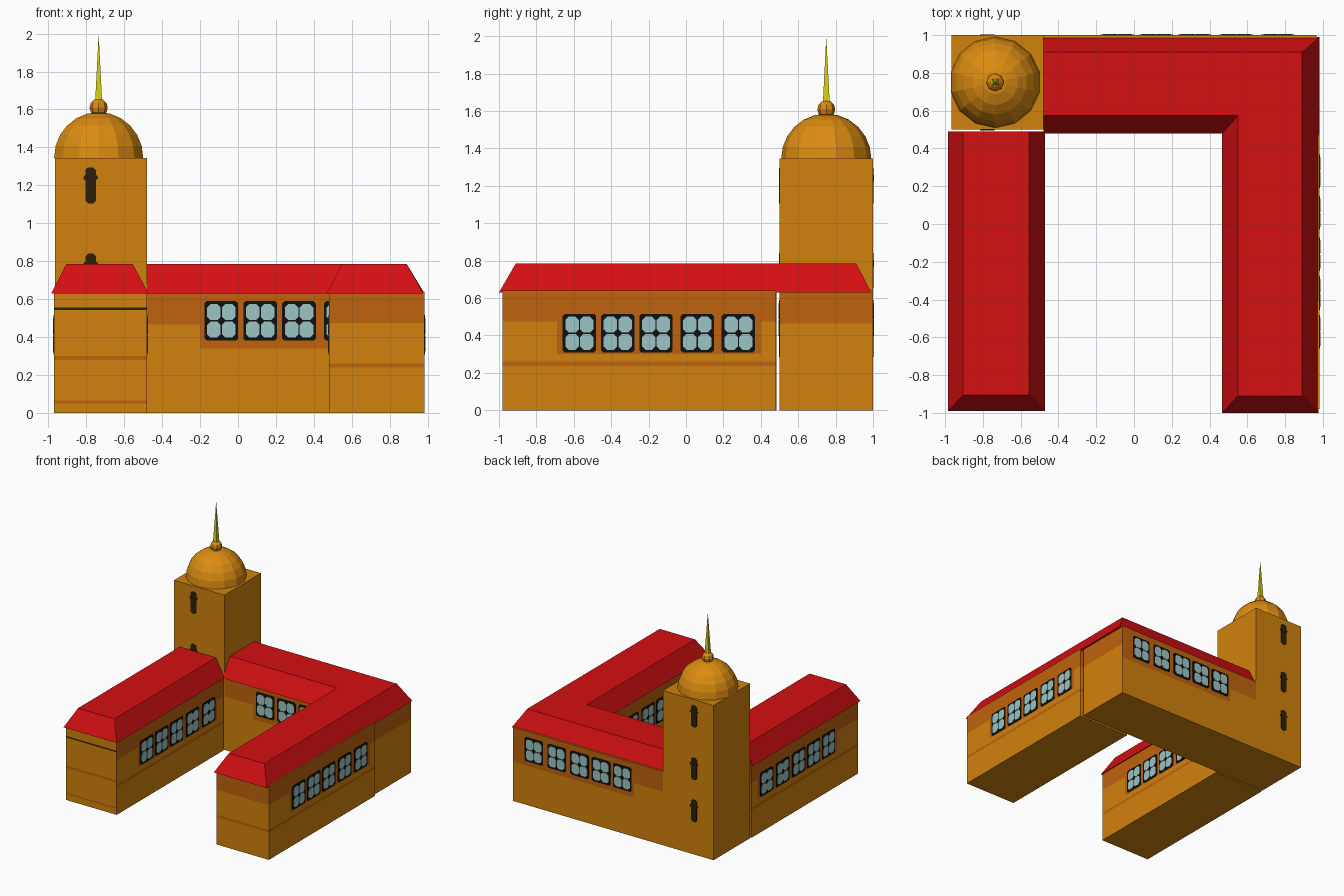
import bpy, bmesh, math
from mathutils import Vector, Matrix

if "Cube" in bpy.data.objects:
    bpy.data.objects.remove(bpy.data.objects["Cube"])


def mat(name, rgb):
    m = bpy.data.materials.new(name)
    lin = [c / 12.92 if c <= 0.04045 else ((c + 0.055) / 1.055) ** 2.4 for c in rgb]
    m.diffuse_color = (*lin, 1)
    m.use_nodes = True
    m.node_tree.nodes["Principled BSDF"].inputs["Base Color"].default_value = m.diffuse_color
    return m


WALL = mat("ochre_wall", (0.82, 0.51, 0.05))
BAND = mat("dark_ochre_band", (0.75, 0.39, 0.05))
ROOF = mat("red_roof", (0.83, 0.06, 0.07))
DOME = mat("dome_orange", (0.86, 0.55, 0.07))
GLASS = mat("pale_blue_glass", (0.61, 0.77, 0.77))
FRAME = mat("black_frame", (0.06, 0.06, 0.05))
SLIT = mat("dark_brown", (0.17, 0.12, 0.04))
SPIRE = mat("yellow_spire", (0.84, 0.82, 0.08))


def finish(name, bm, mats):
    bmesh.ops.recalc_face_normals(bm, faces=bm.faces[:])
    me = bpy.data.meshes.new(name)
    bm.to_mesh(me)
    bm.free()
    for m in mats:
        me.materials.append(m)
    ob = bpy.data.objects.new(name, me)
    bpy.context.collection.objects.link(ob)
    return ob


def cut(bm, axis, value, clear=False):
    co, no = Vector((0, 0, 0)), Vector((0, 0, 0))
    co[axis], no[axis] = value, 1
    bmesh.ops.bisect_plane(bm, geom=bm.verts[:] + bm.edges[:] + bm.faces[:],
                           plane_co=co, plane_no=no, clear_inner=clear)


def block(name, lo, hi, zcuts=(), ucuts=(), uaxis=0, rule=None):
    """Box cut into bands; rule(normal, centre) gives each wall face its material."""
    bm = bmesh.new()
    lo, hi = Vector(lo), Vector(hi)
    d = hi - lo
    bmesh.ops.create_cube(bm, size=1, matrix=Matrix.Translation((lo + hi) / 2) @ Matrix.Diagonal((*d, 1)))
    for z in zcuts:
        cut(bm, 2, z)
    for u in ucuts:
        cut(bm, uaxis, u)
    bm.normal_update()
    if rule:
        for f in bm.faces:
            if abs(f.normal.z) < 0.5:
                f.material_index = rule(f.normal, f.calc_center_median())
    return finish(name, bm, [WALL, BAND, SLIT])


# wings: dark upper band, deeper around the windows, thin stripe below
def wing_rule(n, c):
    if abs(n.x) > 0.5 and 0.3 < c.z < 0.47 and -0.69 < c.y < 0.40:
        return 1
    return int(c.z > 0.475 or 0.238 < c.z < 0.26)


def left_rule(n, c):
    if n.y < -0.5:  # plain gable end with thin lines
        if 0.543 < c.z < 0.556:
            return 2
        return int(0.28 < c.z < 0.3 or 0.05 < c.z < 0.065)
    return wing_rule(n, c)


def back_rule(n, c):
    if abs(n.y) > 0.5 and 0.34 < c.z < 0.465 and c.x > -0.2:
        return 1
    return int(c.z > 0.465)


block("right_wing_walls", (0.48, -0.98, 0), (0.983, 0.48, 0.64),
      (0.238, 0.26, 0.3, 0.475), (-0.69, 0.40), 1, wing_rule)
block("left_wing_walls", (-0.97, -0.98, 0), (-0.48, 0.485, 0.64),
      (0.05, 0.065, 0.238, 0.26, 0.28, 0.3, 0.475, 0.543, 0.556), (-0.69, 0.40), 1, left_rule)
block("back_wing_walls", (-0.48, 0.5, 0), (0.965, 1.0, 0.64),
      (0.34, 0.465), (-0.2,), 0, back_rule)
block("tower", (-0.965, 0.5, 0), (-0.48, 1.0, 1.345))


# roofs: lower outline lofted to a smaller flat top outline
def roof(name, low, high):
    bm = bmesh.new()
    a = [bm.verts.new((x, y, 0.63)) for x, y in low]
    b = [bm.verts.new((x, y, 0.785)) for x, y in high]
    bm.faces.new(a)
    bm.faces.new(b)
    for i in range(len(a)):
        j = (i + 1) % len(a)
        bm.faces.new((a[i], a[j], b[j], b[i]))
    finish(name, bm, [ROOF])


roof("left_roof",
     [(-0.985, -0.99), (-0.472, -0.99), (-0.472, 0.49), (-0.985, 0.49)],
     [(-0.905, -0.905), (-0.555, -0.905), (-0.555, 0.49), (-0.905, 0.49)])
roof("main_roof",
     [(-0.48, 0.478), (0.467, 0.478), (0.467, -1), (0.977, -1), (0.983, 0.99), (-0.48, 0.99)],
     [(-0.48, 0.575), (0.55, 0.575), (0.55, -0.91), (0.89, -0.91), (0.89, 0.91), (-0.48, 0.91)])


# thin plates laid on a wall; to3d maps (along, up, outward) to space
def plate(bm, pts, depth, index, to3d):
    a = [bm.verts.new(to3d(u, z, -0.002)) for u, z in pts]
    b = [bm.verts.new(to3d(u, z, depth)) for u, z in pts]
    fs = [bm.faces.new(a), bm.faces.new(b)]
    for i in range(len(a)):
        j = (i + 1) % len(a)
        fs.append(bm.faces.new((a[i], a[j], b[j], b[i])))
    for f in fs:
        f.material_index = index


def rounded(u, z, w, h, c):
    return [(u + sx * (w / 2 - p), z + sz * (h / 2 - q)) for sx, sz, p, q in
            ((-1, -1, c, 0), (1, -1, c, 0), (1, -1, 0, c), (1, 1, 0, c),
             (1, 1, c, 0), (-1, 1, c, 0), (-1, 1, 0, c), (-1, -1, 0, c))]


def on_wall(axis, pos, sign):
    if axis == 0:
        return lambda u, z, d: (pos + sign * d, u, z)
    return lambda u, z, d: (u, pos + sign * d, z)


def windows(name, axis, pos, sign, centres, zc):
    bm = bmesh.new()
    to3d = on_wall(axis, pos, sign)
    for u in centres:
        plate(bm, rounded(u, zc, 0.178, 0.208, 0.012), 0.003, 0, to3d)
        for su in (-1, 1):
            for sz in (-1, 1):
                plate(bm, rounded(u + su * 0.039, zc + sz * 0.046, 0.072, 0.085, 0.018),
                      0.005, 1, to3d)
    finish(name, bm, [FRAME, GLASS])


CENTRES = (-0.57, -0.365, -0.16, 0.06, 0.28)
windows("right_outer_windows", 0, 0.983, 1, CENTRES, 0.412)
windows("right_inner_windows", 0, 0.48, -1, CENTRES, 0.412)
windows("left_outer_windows", 0, -0.97, -1, CENTRES, 0.412)
windows("left_inner_windows", 0, -0.48, 1, CENTRES, 0.412)
BACK = [c + 0.482 for c in CENTRES]
windows("back_outer_windows", 1, 1.0, 1, BACK, 0.485)
windows("courtyard_windows", 1, 0.5, -1, BACK[:4], 0.485)

# tower slits, front and back
for name, pos, sign in (("tower_front_slits", 0.5, -1), ("tower_back_slits", 1.0, 1)):
    bm = bmesh.new()
    for top in (1.295, 0.84, 0.475):
        plate(bm, rounded(-0.777, top - 0.095, 0.055, 0.19, 0.014), 0.003, 0, on_wall(1, pos, sign))
        plate(bm, rounded(-0.777, top - 0.055, 0.078, 0.035, 0.014), 0.004, 0, on_wall(1, pos, sign))
    finish(name, bm, [SLIT])

# dome, ball and spire
CX, CY = -0.735, 0.75
bm = bmesh.new()
bmesh.ops.create_uvsphere(bm, u_segments=14, v_segments=12, radius=0.241,
                          matrix=Matrix.Translation((CX, CY, 1.345)))
cut(bm, 2, 1.344, True)
finish("dome", bm, [DOME])

bm = bmesh.new()
bmesh.ops.create_uvsphere(bm, u_segments=8, v_segments=6, radius=0.048,
                          matrix=Matrix.Translation((CX, CY, 1.61)))
finish("dome_ball", bm, [DOME])

bm = bmesh.new()
bmesh.ops.create_cone(bm, cap_ends=True, segments=4, radius1=0.026, radius2=0.001, depth=0.345,
                      matrix=Matrix.Translation((CX, CY, 1.8125)) @ Matrix.Rotation(math.pi / 4, 4, 'Z'))
finish("spire", bm, [SPIRE])
